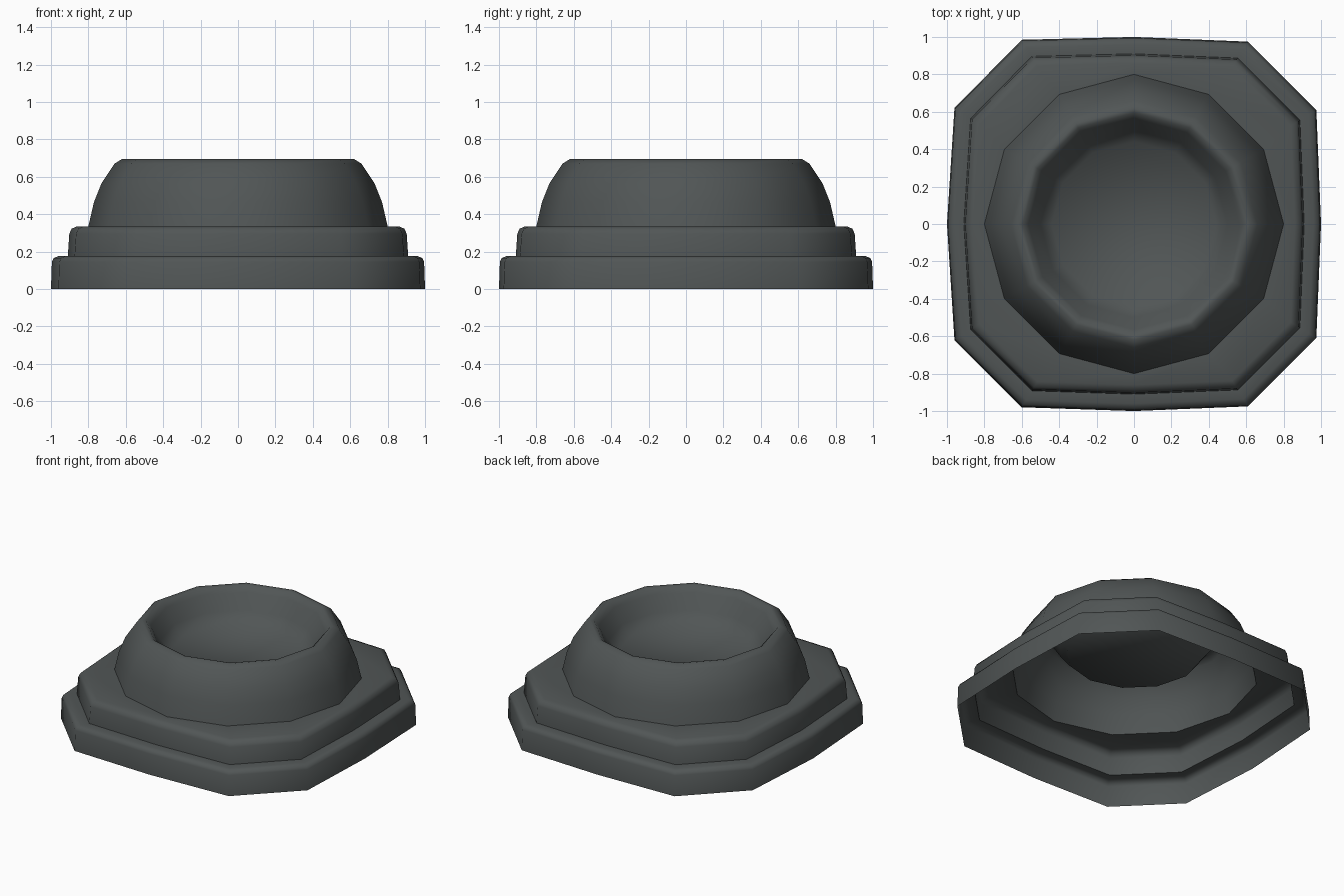
import bpy, bmesh, math

if "Cube" in bpy.data.objects:
    bpy.data.objects.remove(bpy.data.objects["Cube"])

mat = bpy.data.materials.new("dark slate grey")
mat.diffuse_color = (0.082, 0.092, 0.092, 1)
mat.use_nodes = True
mat.node_tree.nodes["Principled BSDF"].inputs["Base Color"].default_value = mat.diffuse_color

# Twelve-point outlines: a soft square for the tiers, a circle for the dome
square = [(1, 0), (.975, .61), (.61, .975), (0, 1), (-.6, .985), (-.96, .62),
          (-1, 0), (-.96, -.62), (-.6, -.98), (0, -1), (.61, -.975), (.975, -.61)]
circle = [(math.cos(i * math.pi / 6), math.sin(i * math.pi / 6)) for i in range(12)]

# Profile from the open bottom upward: outline, radius, height, sharp edge
profile = [
    (square, 1.0, 0, False),         # lower tier
    (square, .995, .145, False),
    (square, .985, .166, False),
    (square, .96, .176, False),
    (square, .91, .176, True),       # upper tier
    (square, .902, .295, False),
    (square, .89, .322, False),
    (square, .86, .335, False),
    (circle, .80, .335, True),       # dome
    (circle, .77, .465, False),
    (circle, .73, .565, False),
    (circle, .66, .670, False),
    (circle, .62, .695, False),
    (circle, .595, .69, False),      # bowl
    (circle, .565, .655, False),
    (circle, .50, .555, False),
    (circle, .44, .48, False),
]

bm = bmesh.new()
rings = []
for outline, r, z, sharp in profile:
    rings.append([bm.verts.new((x * r, y * r, z)) for x, y in outline])
for a, b in zip(rings, rings[1:]):
    for i in range(12):
        j = (i + 1) % 12
        bm.faces.new((a[i], a[j], b[j], b[i]))
bm.faces.new(rings[-1])              # bowl floor
for f in bm.faces:
    f.smooth = True
for ring, p in zip(rings, profile):
    if p[3]:
        for i in range(12):
            bm.edges.get((ring[i], ring[(i + 1) % 12])).smooth = False

mesh = bpy.data.meshes.new("stepped_bowl_stand")
bm.to_mesh(mesh)
bm.free()
mesh.materials.append(mat)
obj = bpy.data.objects.new("stepped_bowl_stand", mesh)
bpy.context.collection.objects.link(obj)
